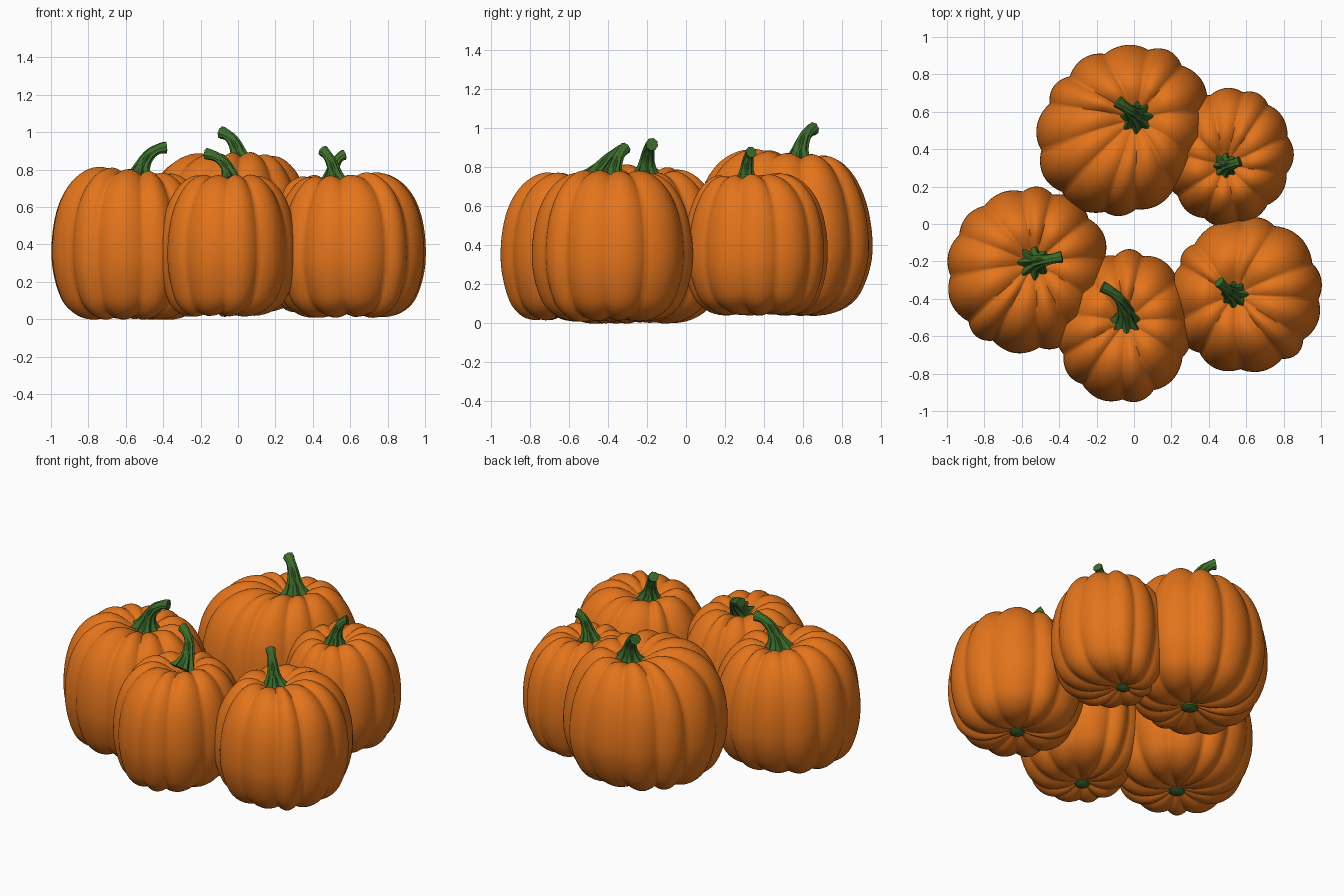
import bpy, bmesh, math, random
from mathutils import Vector

if "Cube" in bpy.data.objects:
    bpy.data.objects.remove(bpy.data.objects["Cube"])


def material(name, rgb):
    m = bpy.data.materials.new(name)
    m.diffuse_color = (*rgb, 1)
    m.use_nodes = True
    m.node_tree.nodes["Principled BSDF"].inputs["Base Color"].default_value = m.diffuse_color
    return m


ORANGE = material("pumpkin_orange", (0.77, 0.175, 0.011))
GREEN = material("stem_green", (0.045, 0.15, 0.024))

# half profile of a pumpkin: radius and height fractions, bottom to top
PROFILE = [(0.03, 0.055), (0.12, 0.045), (0.28, 0.014), (0.48, 0.0), (0.67, 0.025),
           (0.83, 0.095), (0.925, 0.2), (0.983, 0.32), (1.0, 0.43), (0.988, 0.56),
           (0.94, 0.7), (0.855, 0.82), (0.735, 0.915), (0.59, 0.977), (0.44, 1.0),
           (0.3, 0.98), (0.16, 0.935), (0.03, 0.9)]


def smooth_profile(points, steps=3):
    """Catmull-Rom interpolation of the profile."""
    pts = [Vector(p) for p in points]
    out = []
    for i in range(len(pts) - 1):
        a, b, c, d = pts[max(i - 1, 0)], pts[i], pts[i + 1], pts[min(i + 2, len(pts) - 1)]
        for k in range(steps):
            t = k / steps
            out.append(0.5 * (2 * b + (c - a) * t + (2 * a - 5 * b + 4 * c - d) * t * t
                              + (3 * b - a - 3 * c + d) * t ** 3))
    return out + [pts[-1]]


def loft(name, rings, mat, angle=60):
    """Skin a list of closed rings and cap both ends."""
    bm = bmesh.new()
    loops = [[bm.verts.new(p) for p in ring] for ring in rings]
    n = len(loops[0])
    for lo, hi in zip(loops, loops[1:]):
        for j in range(n):
            k = (j + 1) % n
            bm.faces.new((lo[j], lo[k], hi[k], hi[j]))
    bm.faces.new(loops[0][::-1])
    bm.faces.new(loops[-1])
    bmesh.ops.recalc_face_normals(bm, faces=bm.faces)
    me = bpy.data.meshes.new(name)
    bm.to_mesh(me)
    bm.free()
    me.materials.append(mat)
    ob = bpy.data.objects.new(name, me)
    bpy.context.collection.objects.link(ob)
    bpy.ops.object.select_all(action='DESELECT')
    ob.select_set(True)
    bpy.context.view_layer.objects.active = ob
    bpy.ops.object.shade_smooth_by_angle(angle=math.radians(angle))
    return ob


def body(name, centre, radii, skew, z0, z1, top, bottom, tilt, lobes, seed):
    rng = random.Random(seed)
    # uneven lobe borders around the pumpkin
    step = 2 * math.pi / lobes
    start = rng.uniform(0, step)
    edges = [start + step * (i + rng.uniform(-0.2, 0.2)) for i in range(lobes)]
    edges.append(edges[0] + 2 * math.pi)
    columns = []
    for i in range(lobes):
        size = rng.uniform(0.985, 1.01)
        for k in range(12):
            u = k / 12
            bulge = math.sin(math.pi * u) ** 0.9
            columns.append((edges[i] + (edges[i + 1] - edges[i]) * u,
                            0.94 + (size - 0.94) * bulge))
    rings = []
    for r, h in smooth_profile(PROFILE):
        ring = []
        # the axis drifts from the blossom end below to the stem above
        end = top if h > 0.5 else bottom
        shift = (1 - r) * abs(2 * h - 1)
        for a, f in columns:
            f = 1 + (f - 1) * min(1, r * 2.5)
            q = r * f * (1 + skew * math.sin(2 * a))
            x = math.cos(a) * radii[0] * q + (end[0] - centre[0]) * shift
            y = math.sin(a) * radii[1] * q + (end[1] - centre[1]) * shift
            hh = 0.45 + (h - 0.45) * (1 + (f - 1) * 0.9)
            z = z0 + hh * (z1 - z0) + max(0, h - 0.2) * (tilt[0] * x + tilt[1] * y)
            ring.append((centre[0] + x, centre[1] + y, z))
        rings.append(ring)
    loft(name, rings, ORANGE, 80)


def stem(name, base, ctrl, tip, scale):
    base, ctrl, tip = Vector(base), Vector(ctrl), Vector(tip)
    rings, steps, n = [], 18, 48
    for s in range(steps + 1):
        t = s / steps
        p = base * (1 - t) ** 2 + ctrl * 2 * t * (1 - t) + tip * t * t
        tan = ((ctrl - base) * (1 - t) + (tip - ctrl) * t).normalized()
        side = Vector((0, 1, 0)).cross(tan).normalized()
        up = tan.cross(side)
        # flared ribbed foot, slim neck, slightly swollen cut end
        rad = scale * (0.031 - 0.009 * t + 0.045 * math.exp(-t * 7) + 0.008 * max(0, t - 0.8) * 5)
        rib = 0.17 * (1 - t) + 0.05
        ring = []
        for j in range(n):
            a = 2 * math.pi * j / n
            q = rad * (1 + rib * math.cos(8 * a + t * 2))
            ring.append(p + side * math.cos(a) * q + up * math.sin(a) * q)
        rings.append(ring)
    loft(name, rings, GREEN, 50)


def button(name, x, y, z, r):
    """Small green blossom scar under the pumpkin."""
    rings = [[(x + math.cos(a) * r * k, y + math.sin(a) * r * k, z + dz)
              for a in [2 * math.pi * j / 24 for j in range(24)]]
             for k, dz in ((0.6, -0.012), (1, 0), (1, 0.03))]
    loft(name, rings, GREEN, 40)


# name, centre, radii, diagonal skew, bottom, top, blossom end, top tilt,
# stem foot, stem bend, stem tip, lobes, stem scale
PUMPKINS = [
    ("back", (-0.055, 0.5), (0.468, 0.462), 0.065, 0.04, 0.88, (-0.05, 0.46), (0.0, -0.13),
     (0.015, 0.575, 0.81), (0.0, 0.59, 0.975), (-0.088, 0.655, 0.998), 12, 1.1),
    ("back_right", (0.505, 0.36), (0.347, 0.372), 0.025, 0.04, 0.765, (0.41, 0.39), (0.0, 0.05),
     (0.49, 0.31, 0.70), (0.505, 0.31, 0.86), (0.567, 0.335, 0.878), 11, 0.95),
    ("left", (-0.565, -0.245), (0.443, 0.447), 0.01, 0.0, 0.795, (-0.59, -0.305), (-0.12, -0.03),
     (-0.53, -0.205, 0.74), (-0.505, -0.2, 0.91), (-0.385, -0.175, 0.918), 12, 1.05),
    ("front", (-0.047, -0.55), (0.37, 0.412), 0.03, 0.015, 0.768, (-0.115, -0.62), (0.0, -0.05),
     (-0.045, -0.515, 0.71), (-0.03, -0.4, 0.86), (-0.17, -0.335, 0.885), 11, 1.0),
    ("right", (0.6, -0.38), (0.412, 0.422), 0.01, 0.01, 0.775, (0.59, -0.39), (0.1, 0.0),
     (0.53, -0.375, 0.705), (0.515, -0.37, 0.85), (0.455, -0.31, 0.9), 11, 1.0),
]

for i, (nm, c, r, sk, z0, z1, low, tilt, foot, bend, tip, lobes, sc) in enumerate(PUMPKINS):
    body(nm + "_pumpkin", c, r, sk, z0, z1, foot, low, tilt, lobes, 11 + i)
    stem(nm + "_stem", foot, bend, tip, sc)
    button(nm + "_button", low[0], low[1], z0 + 0.032, 0.045 * sc)
